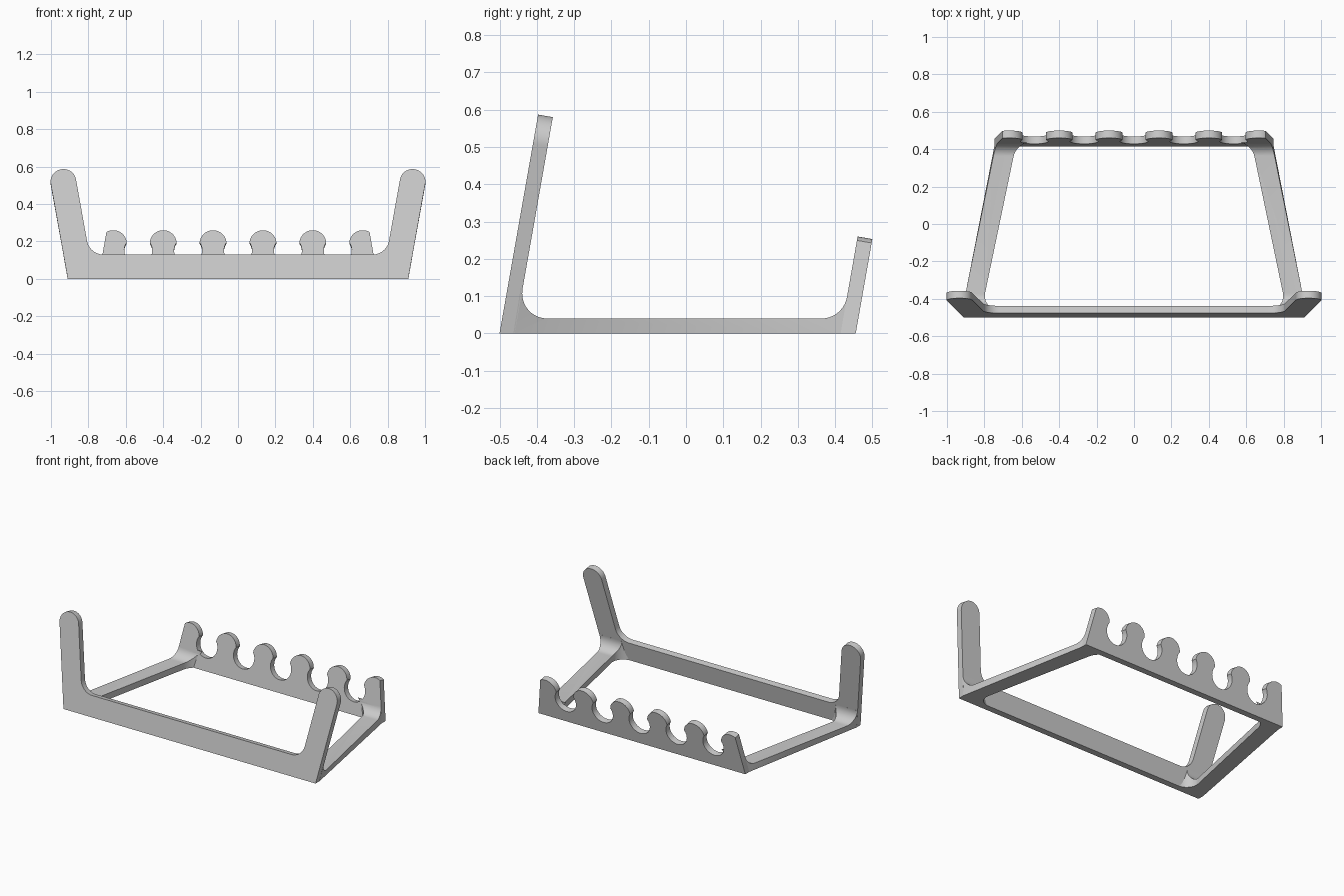
import bpy, bmesh, math
from mathutils import Vector

if "Cube" in bpy.data.objects:
    bpy.data.objects.remove(bpy.data.objects["Cube"])

TILT = math.radians(10)
SIN, COS, TAN = math.sin(TILT), math.cos(TILT), math.tan(TILT)
THICK = 0.04
FRONT_Y, BACK_Y = -0.5, 0.455      # outer bottom edges of the two plates
FRONT_X, BACK_X = 0.91, 0.747      # half widths at the floor

grey = bpy.data.materials.new("plain grey")
grey.use_nodes = True
grey.diffuse_color = (0.6, 0.6, 0.6, 1)
grey.node_tree.nodes["Principled BSDF"].inputs["Base Color"].default_value = grey.diffuse_color


def arc(cx, cy, r, a0, a1, n):
    return [(cx + r * math.cos(a0 + (a1 - a0) * i / n),
             cy + r * math.sin(a0 + (a1 - a0) * i / n)) for i in range(n + 1)]


def rounded(corners, n=10):
    """Polygon from (x, y, radius) corners, with each corner filleted."""
    out = []
    for i, (x, y, r) in enumerate(corners):
        p = Vector((x, y))
        if r == 0:
            out.append((x, y))
            continue
        a = (Vector(corners[i - 1][:2]) - p).normalized()
        b = (Vector(corners[(i + 1) % len(corners)][:2]) - p).normalized()
        half = a.angle(b) / 2
        c = p + (a + b).normalized() * (r / math.sin(half))
        start = p + a * (r / math.tan(half)) - c
        end = p + b * (r / math.tan(half)) - c
        a0 = math.atan2(start.y, start.x)
        turn = (math.atan2(end.y, end.x) - a0 + math.pi) % math.tau - math.pi
        out += arc(c.x, c.y, r, a0, a0 + turn, n)
    return out


def prism(name, outline, place, t0, t1):
    """Extrude an outline from t0 to t1, placing every point by a function."""
    bm = bmesh.new()
    rings = [[bm.verts.new(place(u, v, t)) for u, v in outline] for t in (t0, t1)]
    n = len(outline)
    bm.faces.new(rings[0])
    bm.faces.new(rings[1][::-1])
    for i in range(n):
        j = (i + 1) % n
        bm.faces.new((rings[0][i], rings[1][i], rings[1][j], rings[0][j]))
    bm.normal_update()
    bmesh.ops.triangulate(bm, faces=[f for f in bm.faces if len(f.verts) > 4])
    bmesh.ops.recalc_face_normals(bm, faces=bm.faces)
    mesh = bpy.data.meshes.new(name)
    bm.to_mesh(mesh)
    bm.free()
    mesh.materials.append(grey)
    obj = bpy.data.objects.new(name, mesh)
    bpy.context.collection.objects.link(obj)
    return obj


def activate(obj):
    bpy.ops.object.select_all(action='DESELECT')
    obj.select_set(True)
    bpy.context.view_layer.objects.active = obj


def tilted(y0, inward):
    """Placement on a plate leaning towards +y, its foot cut flat on the floor."""
    def place(x, s, t):
        if s == 0:
            return (x, y0 + inward * t / COS, 0)
        return (x, y0 + s * SIN + inward * t * COS, s * COS - inward * t * SIN)
    return place


# Front plate: low bar with a leaning round-topped post at each end
BAR, POST_LEN, POST_W = 0.132, 0.592, 0.137
outer = (FRONT_X + POST_LEN * SIN, POST_LEN * COS)
inner = (outer[0] - POST_W * COS, outer[1] + POST_W * SIN)
crook = inner[0] - (inner[1] - BAR) * TAN
right = [(FRONT_X, 0, 0), (*outer, 0.068), (*inner, 0.068), (crook, BAR, 0.09)]
left = [(-x, s, r) for x, s, r in reversed(right)]
front_plate = prism("front_plate", rounded(right + left, 14), tilted(FRONT_Y, 1), 0, THICK)

# Back plate: row of round fingers with round slots between them
PITCH, FINGER_R, FINGER_S, SLOT_R, SLOT_S = 0.2667, 0.072, 0.185, 0.075, 0.148
dx, ds = PITCH / 2, SLOT_S - FINGER_S
dist, base = math.hypot(dx, ds), math.atan2(ds, dx)
meet_f = base + math.acos((FINGER_R**2 + dist**2 - SLOT_R**2) / (2 * dist * FINGER_R))
meet_s = math.pi + base - math.acos((SLOT_R**2 + dist**2 - FINGER_R**2) / (2 * dist * SLOT_R))
outline = [(-BACK_X, 0)]
for i in range(6):
    x = (i - 2.5) * PITCH
    a0 = math.pi if i == 0 else math.pi - meet_f
    a1 = 0 if i == 5 else meet_f
    outline += arc(x, FINGER_S, FINGER_R, a0, a1, 24)
    if i < 5:
        outline += arc(x + dx, SLOT_S, SLOT_R, meet_s, 3 * math.pi - meet_s, 24)[1:-1]
outline.append((BACK_X, 0))
# trim the end fingers along the slanted plate ends
outline = [(max(-BACK_X + s * TAN, min(BACK_X - s * TAN, x)), s) for x, s in outline]
back_plate = prism("back_plate", outline, tilted(BACK_Y, -1), 0, THICK)


# Side bars: flat floor frame blending up into both plates
def across(y, z, t):
    y_front = FRONT_Y + THICK / COS + z * TAN
    y_back = BACK_Y - THICK / COS + z * TAN
    u = (y - y_front) / (y_back - y_front)
    half = (FRONT_X + z * TAN) * (1 - u) + (BACK_X - z * TAN) * u
    return (t * half, y, z)


profile = rounded([(-0.463, 0, 0), (0.419, 0, 0), (0.437, 0.11, 0), (0.434, 0.11, 0),
                   (0.421, THICK, 0.07), (-0.452, THICK, 0.067),
                   (-0.4375, 0.1225, 0), (-0.443, 0.1225, 0)])
side_bars = prism("side_bars", profile, across, -1, 1)

# Opening in the middle of the frame
opening = rounded([(-0.815, -0.459, 0.075), (0.815, -0.459, 0.075),
                   (0.628, 0.438, 0.1), (-0.628, 0.438, 0.1)])
cutter = prism("opening_cutter", opening, lambda x, y, t: (x, y, t), -0.1, 0.3)
cutter.hide_render = True
cut = side_bars.modifiers.new("opening", 'BOOLEAN')
cut.operation = 'DIFFERENCE'
cut.solver = 'EXACT'
cut.object = cutter
activate(side_bars)
bpy.ops.object.modifier_apply(modifier=cut.name)
bpy.data.objects.remove(cutter)

for part in (front_plate, back_plate, side_bars):
    activate(part)
    bpy.ops.object.shade_smooth_by_angle(angle=math.radians(30))
